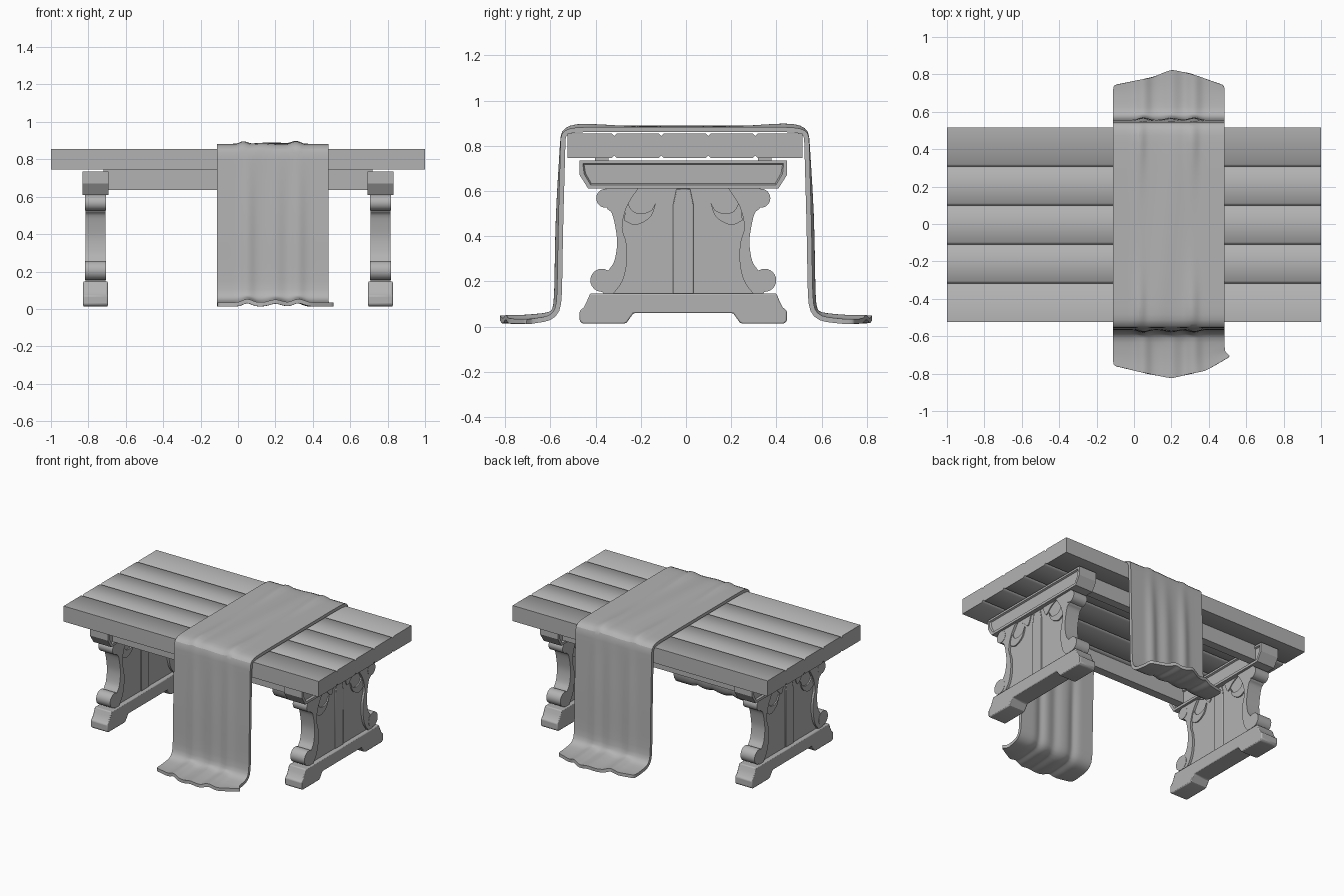
import bpy, bmesh, math
from mathutils import Vector

cube = bpy.data.objects.get("Cube")
if cube:
    bpy.data.objects.remove(cube, do_unlink=True)

grey = bpy.data.materials.new("plain_grey")
grey.use_nodes = True
GREY = (0.45, 0.45, 0.45, 1)
grey.diffuse_color = GREY
grey.node_tree.nodes["Principled BSDF"].inputs["Base Color"].default_value = GREY

LEG_X, MID_Y = 0.762, -0.012


def finish(name, bm, angle=30, bevel=0):
    """Turn a bmesh into a shaded object."""
    bmesh.ops.recalc_face_normals(bm, faces=bm.faces)
    mesh = bpy.data.meshes.new(name)
    bm.to_mesh(mesh)
    bm.free()
    mesh.materials.append(grey)
    obj = bpy.data.objects.new(name, mesh)
    bpy.context.collection.objects.link(obj)
    if bevel:
        mod = obj.modifiers.new("soft_edges", "BEVEL")
        mod.width, mod.segments = bevel, 2
        mod.limit_method, mod.angle_limit = "ANGLE", math.radians(40)
    bpy.ops.object.select_all(action="DESELECT")
    obj.select_set(True)
    bpy.context.view_layer.objects.active = obj
    bpy.ops.object.shade_smooth_by_angle(angle=math.radians(angle))
    return obj


def slab(name, profile, x, half, inset=0, angle=30, bevel=0):
    """Extrude a (y, z) outline along x; optionally recess both end faces."""
    bm = bmesh.new()
    ends = [[bm.verts.new((x + s * half, y, z)) for y, z in profile] for s in (-1, 1)]
    caps = [bm.faces.new(ring) for ring in ends]
    n = len(profile)
    for i in range(n):
        j = (i + 1) % n
        bm.faces.new((ends[0][i], ends[0][j], ends[1][j], ends[1][i]))
    bmesh.ops.recalc_face_normals(bm, faces=bm.faces)
    if inset:
        bmesh.ops.inset_individual(bm, faces=caps, thickness=inset, depth=0)
        bmesh.ops.inset_individual(bm, faces=caps, thickness=0.007, depth=-0.012)
    return finish(name, bm, angle, bevel)


def symmetric(half):
    """Mirror a half outline about the leg centre."""
    return [(MID_Y + y, z) for y, z in half] + [(MID_Y - y, z) for y, z in reversed(half)]


def smooth(points, steps=4):
    """Catmull-Rom curve through the points."""
    p = [Vector(q) for q in points]
    p = [p[0]] + p + [p[-1]]
    out = []
    for a, b, c, d in zip(p, p[1:], p[2:], p[3:]):
        for k in range(steps):
            t = k / steps
            out.append(0.5 * (2 * b + (c - a) * t + (2 * a - 5 * b + 4 * c - d) * t * t
                              + (3 * b - a - 3 * c + d) * t ** 3))
    return out + [p[-1]]


# Table top: five planks, chamfered only along the seams
FRONT, WIDE, LOW, HIGH, CUT = -0.525, 0.208, 0.745, 0.855, 0.012
for i in range(5):
    a, b = FRONT + i * WIDE, FRONT + (i + 1) * WIDE
    ca, cb = (0 if i == 0 else CUT), (0 if i == 4 else CUT)
    outline = [(a, LOW + ca), (a + ca, LOW), (b - cb, LOW), (b, LOW + cb),
               (b, HIGH - cb), (b - cb, HIGH), (a + ca, HIGH), (a, HIGH - ca)]
    outline = [p for k, p in enumerate(outline) if p not in outline[:k]]
    slab(f"plank_{i + 1}", outline, 0, 1.0, angle=50)

# Long rails under the top
for name, y in (("front_rail", MID_Y - 0.36), ("back_rail", MID_Y + 0.36)):
    slab(name, [(y - 0.03, 0.635), (y + 0.03, 0.635), (y + 0.03, 0.745), (y - 0.03, 0.745)], 0, 0.72)

foot = [(0.22, 0.06), (0.25, 0.018), (0.262, 0.013), (0.445, 0.013), (0.458, 0.025),
        (0.458, 0.07), (0.44, 0.085), (0.425, 0.115), (0.412, 0.147)]
cap = [(0.42, 0.61), (0.458, 0.67), (0.458, 0.735)]
outer = smooth([(0.34, 0.61), (0.34, 0.53), (0.315, 0.5), (0.297, 0.42), (0.293, 0.36),
                (0.305, 0.29), (0.33, 0.25), (0.36, 0.2), (0.355, 0.145)])
inner = smooth([(0.31, 0.145), (0.27, 0.2), (0.25, 0.28), (0.252, 0.37), (0.27, 0.44),
                (0.25, 0.53), (0.2, 0.61)])
leaf = smooth([(0.12, 0.55), (0.145, 0.485), (0.21, 0.45), (0.262, 0.47)]) + \
    smooth([(0.25, 0.56), (0.225, 0.512), (0.18, 0.5), (0.14, 0.515)])
lobe = smooth([(0.19, 0.61), (0.14, 0.585), (0.09, 0.545), (0.06, 0.61)])

# Trestle legs
for side, x in (("right", -LEG_X), ("left", LEG_X)):
    slab(f"{side}_foot", symmetric(foot), x, 0.066, bevel=0.006)
    slab(f"{side}_cap", symmetric(cap), x, 0.07, inset=0.02)
    slab(f"{side}_panel", symmetric([(p.x + 0.01, p.y) for p in inner]), x, 0.037)
    pilaster = [(0.045, 0.145), (0.045, 0.54), (0.03, 0.61)]
    slab(f"{side}_pilaster", symmetric(pilaster), x, 0.043, bevel=0.004)
    for s, end in ((-1, "front"), (1, "back")):
        place = lambda pts: [(MID_Y + s * p[0], p[1]) for p in pts]
        slab(f"{side}_{end}_frame", place(outer + inner), x, 0.053)
        slab(f"{side}_{end}_leaf", place(leaf), x, 0.046)
        slab(f"{side}_{end}_lobe", place(lobe), x, 0.043)
        for name, cy, cz, r in (("upper_scroll", 0.343, 0.568, 0.042),
                                ("lower_scroll", 0.36, 0.205, 0.051)):
            ring = [(cy + r * math.cos(k * math.tau / 24), cz + r * math.sin(k * math.tau / 24))
                    for k in range(24)]
            slab(f"{side}_{end}_{name}", place(ring), x, 0.055)

# Cloth runner: a draped strip with folds, thickened
drop = [(0.66, 0.036), (0.595, 0.042), (0.565, 0.07), (0.558, 0.13), (0.556, 0.3), (0.552, 0.5),
        (0.546, 0.7), (0.543, 0.82), (0.538, 0.85), (0.51, 0.868)]
top_rows = [(0.45, 0.872), (0.3, 0.872), (0.12, 0.872)]
half_path = drop + top_rows
COLS, X0, X1 = 30, -0.112, 0.485
front_hem = [(-0.12, 0.75), (0.07, 0.795), (0.2, 0.82), (0.37, 0.78), (0.5, 0.69)]
back_hem = [(-0.12, 0.745), (0.1, 0.79), (0.2, 0.83), (0.3, 0.81), (0.5, 0.74)]


def hem_at(hem, x):
    for (xa, ya), (xb, yb) in zip(hem, hem[1:]):
        if x <= xb:
            return ya + (yb - ya) * (x - xa) / (xb - xa)
    return hem[-1][1]


def bump(x, centre, width):
    return math.exp(-((x - centre) / width) ** 2)


def cloth_point(x, s, y, z):
    fold = bump(x, 0.05, 0.03) + 0.8 * bump(x, 0.2, 0.04) + bump(x, 0.32, 0.03)
    if z > 0.84:
        crease = bump(x, 0.03, 0.02) + bump(x, 0.31, 0.025)
        z += 0.022 * crease * bump(y, 0.43, 0.12) + 0.006 * bump(x, 0.18 + 0.1 * s * y, 0.06)
    elif z > 0.06:
        y += 0.014 * fold * min(1, (0.86 - z) * 3) - 0.004
    else:
        z += 0.02 * fold - 0.008
    return (x, s * y - 0.005, z)


bm = bmesh.new()
grid = []
for c in range(COLS + 1):
    x = X0 + (X1 - X0) * c / COLS
    column = []
    for s, hem in ((-1, front_hem), (1, back_hem)):
        end = hem_at(hem, x)
        tail = [(end, 0.032), (0.5 * (end + 0.66), 0.03)]
        pts = [cloth_point(x, s, y, z) for y, z in tail + half_path]
        column += pts if s < 0 else pts[::-1]
    # The front corner of the hem flares outwards
    flare = max(0, (x - 0.3) / 0.185) * 0.035
    column[0] = (x + flare, column[0][1], column[0][2])
    grid.append([bm.verts.new(p) for p in column])
for a, b in zip(grid, grid[1:]):
    for i in range(len(a) - 1):
        bm.faces.new((a[i], b[i], b[i + 1], a[i + 1]))
cloth = finish("cloth_runner", bm, angle=50)
sub = cloth.modifiers.new("drape", "SUBSURF")
sub.levels = sub.render_levels = 1
thick = cloth.modifiers.new("thickness", "SOLIDIFY")
thick.thickness, thick.offset = 0.022, 0
# Keep the hem edges sharp after thickening
bpy.ops.object.select_all(action="DESELECT")
cloth.select_set(True)
bpy.context.view_layer.objects.active = cloth
for mod in ("drape", "thickness"):
    bpy.ops.object.modifier_apply(modifier=mod)
bpy.ops.object.shade_smooth_by_angle(angle=math.radians(50))
